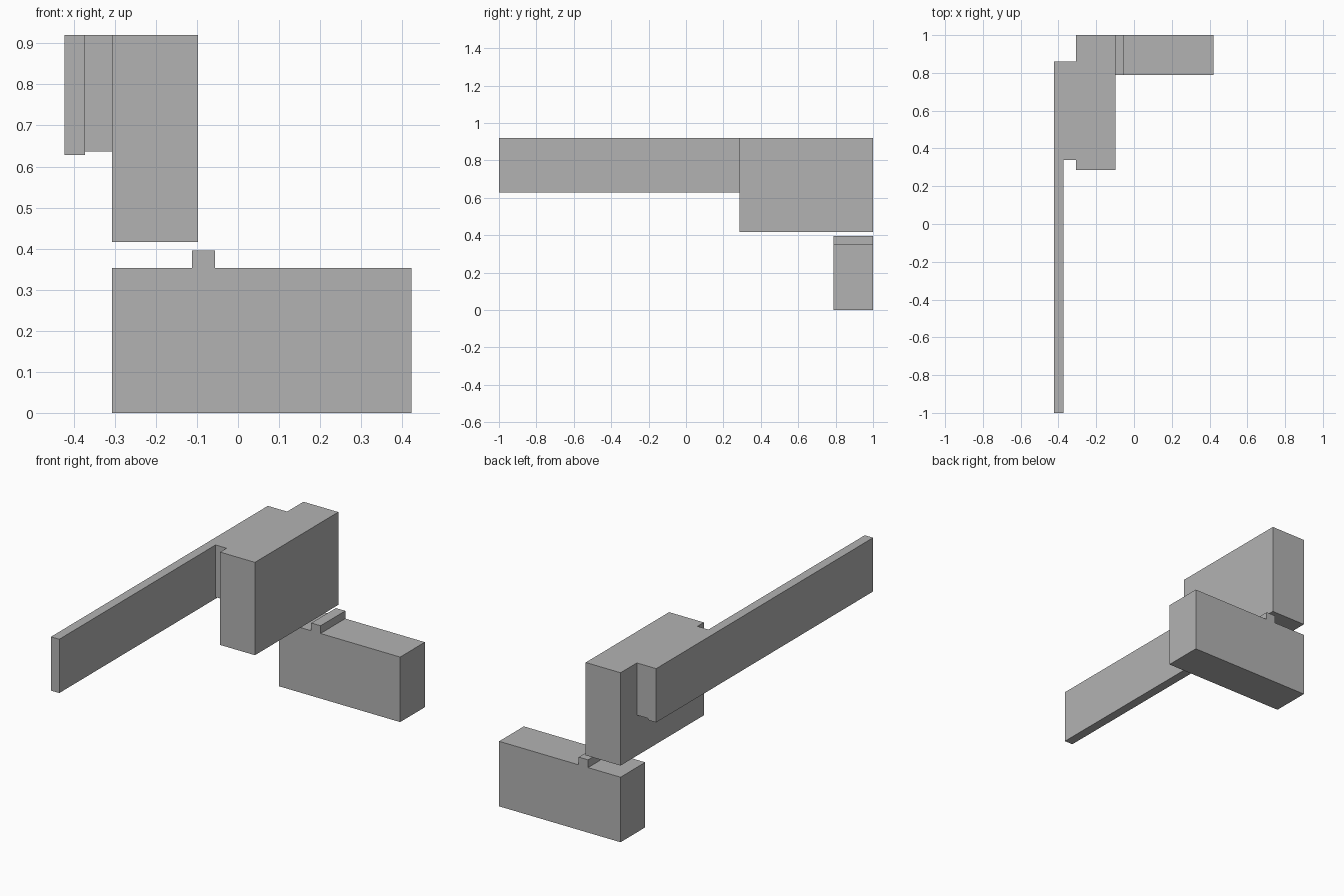
import bpy
from mathutils import Vector

default_cube = bpy.data.objects.get("Cube")
if default_cube:
    bpy.data.objects.remove(default_cube, do_unlink=True)

# Single flat grey for every part
grey = bpy.data.materials.new("plain grey")
grey.use_nodes = True
colour = (0.45, 0.45, 0.45, 1)
grey.diffuse_color = colour
grey.node_tree.nodes["Principled BSDF"].inputs["Base Color"].default_value = colour


def box(name, low, high):
    """Add a sharp-edged block spanning two opposite corners."""
    low, high = Vector(low), Vector(high)
    bpy.ops.mesh.primitive_cube_add(size=1, location=(low + high) / 2)
    part = bpy.context.object
    part.name = name
    part.scale = high - low
    bpy.ops.object.transform_apply(location=False, rotation=False, scale=True)
    part.data.materials.append(grey)
    return part


# Upper assembly: long thin panel joined to a deep block
box("long_panel", (-0.423, -1, 0.628), (-0.373, 0.86, 0.92))
box("panel_connector", (-0.373, 0.34, 0.637), (-0.307, 0.86, 0.92))
box("upper_block", (-0.307, 0.285, 0.416), (-0.098, 1, 0.92))

# Lower assembly: wide block with a raised rib on top
box("lower_block", (-0.307, 0.788, 0), (0.422, 1, 0.353))
box("top_rib", (-0.112, 0.788, 0.353), (-0.056, 1, 0.395))
